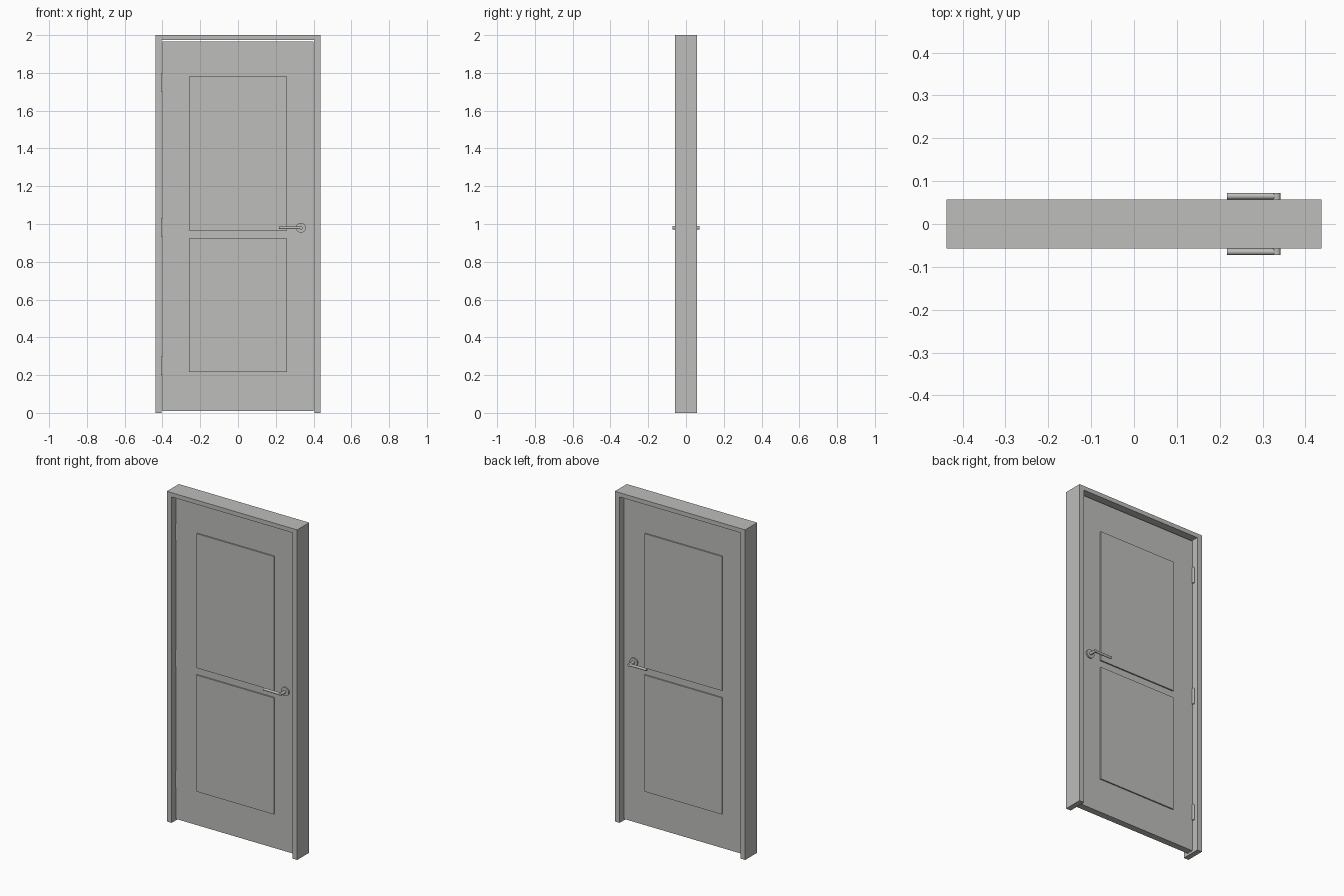
import bpy
from math import pi

if "Cube" in bpy.data.objects:
    bpy.data.objects.remove(bpy.data.objects["Cube"], do_unlink=True)


def material(name, colour):
    m = bpy.data.materials.new(name)
    m.use_nodes = True
    m.diffuse_color = colour
    m.node_tree.nodes["Principled BSDF"].inputs["Base Color"].default_value = colour
    return m


grey = material("warm grey", (0.51, 0.51, 0.495, 1))


def box(name, x, y, z):
    """Box from (low, high) ranges on each axis."""
    bpy.ops.mesh.primitive_cube_add(size=1)
    ob = bpy.context.object
    ob.name = name
    for v in ob.data.vertices:
        v.co = [(a + b) / 2 + c * (b - a) for (a, b), c in zip((x, y, z), v.co)]
    ob.data.materials.append(grey)
    return ob


def rod(name, centre, radius, length, rotation=(0, 0, 0), sides=24):
    bpy.ops.mesh.primitive_cylinder_add(vertices=sides, radius=radius, depth=length,
                                        location=centre, rotation=rotation)
    ob = bpy.context.object
    ob.name = name
    ob.data.materials.append(grey)
    bpy.ops.object.shade_smooth_by_angle(angle=pi / 5)
    return ob


W, D, H = 0.437, 0.0575, 2.0        # frame half width, half depth, height
INNER, HEAD = 0.404, 1.974          # frame opening
LEAF, FACE = 0.4, 0.02              # leaf half width and half thickness

# Frame: two jambs and a head in one n-shaped extrusion
outline = [(-W, 0), (-INNER, 0), (-INNER, HEAD), (INNER, HEAD),
           (INNER, 0), (W, 0), (W, H), (-W, H)]
mesh = bpy.data.meshes.new("door_frame")
n = len(outline)
verts = [(x, y, z) for y in (-D, D) for x, z in outline]
faces = [(i, (i + 1) % n, n + (i + 1) % n, n + i) for i in range(n)]
for o in (0, n):
    faces += [(o, o + 1, o + 2, o + 7), (o + 2, o + 3, o + 6, o + 7),
              (o + 3, o + 4, o + 5, o + 6)]
mesh.from_pydata(verts, [], faces)
frame = bpy.data.objects.new("door_frame", mesh)
bpy.context.collection.objects.link(frame)
mesh.materials.append(grey)
bpy.context.view_layer.objects.active = frame
bpy.ops.object.select_all(action="DESELECT")
frame.select_set(True)
bpy.ops.object.mode_set(mode="EDIT")
bpy.ops.mesh.select_all(action="SELECT")
bpy.ops.mesh.normals_make_consistent(inside=False)
bpy.ops.object.mode_set(mode="OBJECT")

# Leaf
box("door_leaf", (-LEAF, LEAF), (-FACE, FACE), (0.01, 1.967))

# Raised panels and lever handles on both sides
for side, s in (("front", -1), ("back", 1)):
    for part, z in (("upper", (0.966, 1.78)), ("lower", (0.217, 0.923))):
        y = sorted((s * FACE, s * (FACE + 0.008)))
        box(f"{side}_{part}_panel", (-0.26, 0.26), y, z)
    hx, hz, ly = 0.333, 0.98, 0.065
    turn = (pi / 2, 0, 0)
    rod(f"{side}_rosette", (hx, s * (FACE + 0.004), hz), 0.026, 0.008, turn, 32)
    rod(f"{side}_handle_neck", (hx, s * 0.046, hz), 0.009, 0.052, turn)
    rod(f"{side}_lever", (0.275, s * ly, hz), 0.0075, 0.116, (0, pi / 2, 0))

# Hinges in the gap on the back
for i, z in enumerate((0.25, 0.983, 1.748)):
    box(f"hinge_leaf_{i + 1}", (-INNER, -LEAF), (-FACE, FACE), (z - 0.049, z + 0.049))
    rod(f"hinge_knuckle_{i + 1}", (-0.402, 0.026, z), 0.007, 0.098, sides=16)
